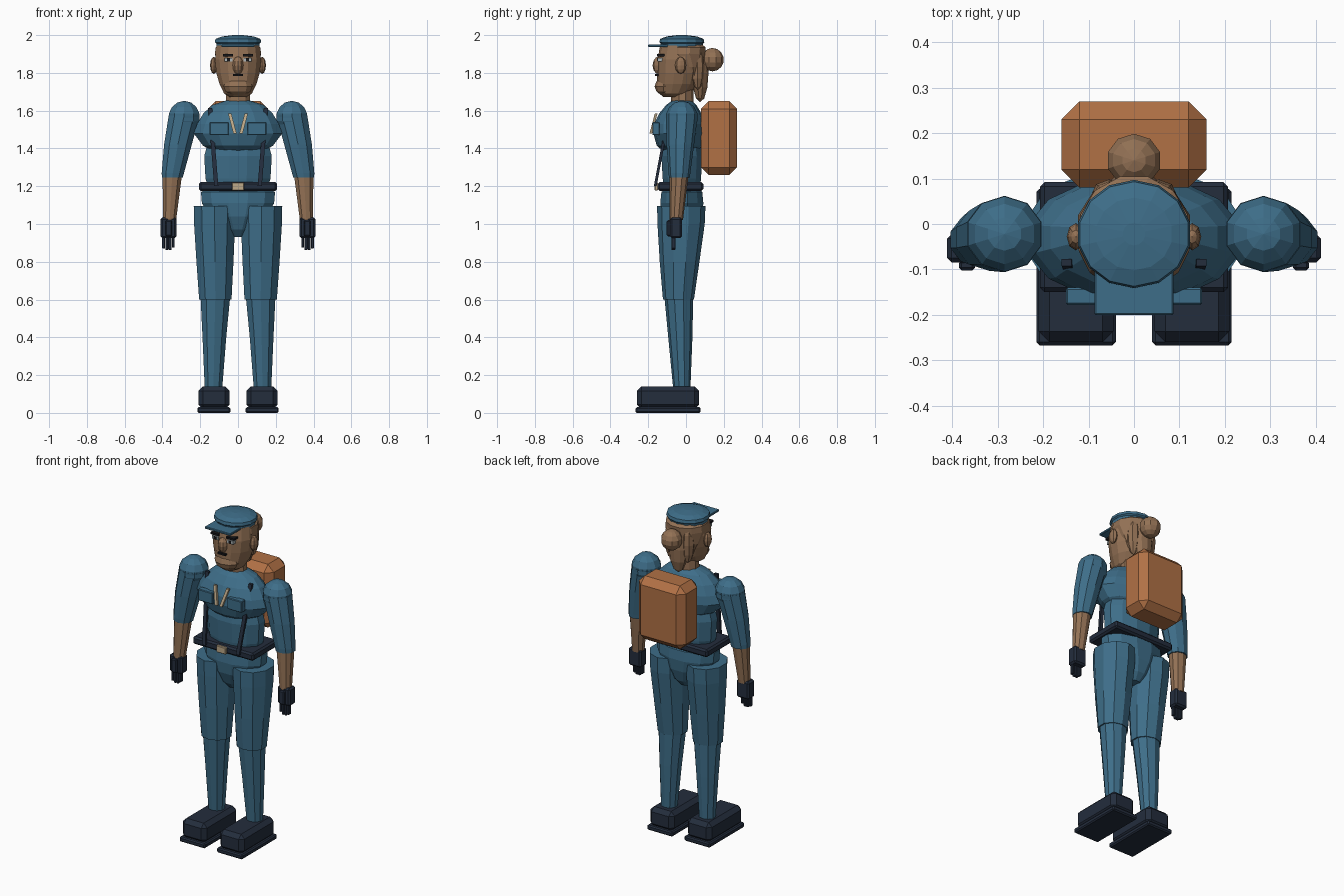
import bpy, bmesh, math
from mathutils import Vector


def material(name, rgb):
    m = bpy.data.materials.new(name)
    m.diffuse_color = (*rgb, 1)
    return m


BLUE = material("uniform_blue", (0.048, 0.155, 0.25))
NAVY = material("dark_navy", (0.017, 0.026, 0.046))
SKIN = material("warm_brown", (0.29, 0.165, 0.09))
PACK = material("orange_brown", (0.44, 0.165, 0.06))
TAN = material("pale_tan", (0.52, 0.40, 0.25))
BLACK = material("black", (0.008, 0.008, 0.01))
WHITE = material("eye_grey", (0.42, 0.47, 0.48))


def finish(name, bm, mat):
    bmesh.ops.recalc_face_normals(bm, faces=bm.faces)
    me = bpy.data.meshes.new(name)
    bm.to_mesh(me)
    bm.free()
    me.materials.append(mat)
    ob = bpy.data.objects.new(name, me)
    bpy.context.collection.objects.link(ob)
    return ob


def box(name, x, y, z, mat, bevel=0.0):
    """Box from (low, high) ranges with chamfered edges."""
    bm = bmesh.new()
    bmesh.ops.create_cube(bm, size=1)
    for v in bm.verts:
        for i, (lo, hi) in enumerate((x, y, z)):
            v.co[i] = hi if v.co[i] > 0 else lo
    if bevel:
        bmesh.ops.bevel(bm, geom=bm.edges[:], offset=bevel, segments=1, affect='EDGES')
    return finish(name, bm, mat)


def loft(name, rings, mat, n=10):
    """Closed stack of elliptical rings: (z, cx, cy, rx, ry)."""
    bm = bmesh.new()
    loops = []
    for z, cx, cy, rx, ry in rings:
        loops.append([bm.verts.new((cx + rx * math.cos(2 * math.pi * (i + .5) / n),
                                    cy + ry * math.sin(2 * math.pi * (i + .5) / n), z))
                      for i in range(n)])
    for a, b in zip(loops, loops[1:]):
        for i in range(n):
            j = (i + 1) % n
            bm.faces.new((a[i], a[j], b[j], b[i]))
    bm.faces.new(loops[0])
    bm.faces.new(loops[-1])
    return finish(name, bm, mat)


def ball(name, c, r, mat, u=10, v=6):
    bm = bmesh.new()
    bmesh.ops.create_uvsphere(bm, u_segments=u, v_segments=v, radius=1)
    for p in bm.verts:
        p.co = Vector([c[i] + p.co[i] * r[i] for i in range(3)])
    return finish(name, bm, mat)


def bar(name, a, b, w, d, mat):
    """Thin rectangular bar between two points."""
    a, b = Vector(a), Vector(b)
    bm = bmesh.new()
    bmesh.ops.create_cube(bm, size=1)
    for v in bm.verts:
        base = b if v.co.z > 0 else a
        v.co = base + Vector((v.co.x * w, v.co.y * d, 0))
    return finish(name, bm, mat)


def span(a, b, s):
    return tuple(sorted((a * s, b * s)))


# Torso
loft("hips", [(.93, 0, -.02, .045, .05), (.97, 0, -.02, .085, .085), (1.04, 0, -.022, .15, .11),
              (1.11, 0, -.022, .198, .118), (1.17, 0, -.022, .203, .112),
              (1.185, 0, -.022, .17, .09)], BLUE, 12)
loft("abdomen", [(1.16, 0, -.022, .15, .095), (1.24, 0, -.022, .178, .105),
                 (1.36, 0, -.022, .185, .112), (1.43, 0, -.022, .165, .1)], BLUE, 12)
loft("chest", [(1.38, 0, -.025, .13, .09), (1.415, 0, -.03, .19, .125), (1.48, 0, -.033, .24, .14),
               (1.53, 0, -.033, .222, .136), (1.585, 0, -.03, .188, .112),
               (1.63, 0, -.025, .14, .08), (1.655, 0, -.022, .06, .05)], BLUE, 14)
box("belt", (-.207, .207), (-.15, .092), (1.175, 1.222), NAVY, .01)
box("buckle", (-.033, .033), (-.166, -.148), (1.177, 1.22), TAN, .004)

# Head
loft("neck", [(1.6, 0, -.02, .07, .06), (1.74, 0, -.02, .063, .058)], SKIN)
loft("head", [(1.672, 0, -.07, .045, .05), (1.69, 0, -.06, .075, .08), (1.74, 0, -.045, .1, .108),
              (1.8, 0, -.037, .118, .115), (1.87, 0, -.033, .125, .118),
              (1.945, 0, -.025, .115, .112)], SKIN, 14)
ball("jaw", (0, -.1, 1.728), (.08, .066, .052), SKIN)
ball("nose", (0, -.142, 1.84), (.03, .035, .048), SKIN)
box("mouth", (-.026, .026), (-.163, -.145), (1.783, 1.794), BLACK)

# Hair
loft("hair", [(1.76, 0, .03, .075, .055), (1.83, 0, .015, .108, .085), (1.9, 0, -.01, .127, .115),
              (1.935, 0, -.01, .122, .118), (1.95, 0, -.01, .1, .1)], SKIN, 12)
ball("hair_tail", (0, .075, 1.8), (.062, .044, .155), SKIN)
for s in (-1, 1):
    ball("hair_lock", (s * .055, .062, 1.83), (.04, .036, .12), SKIN, 8)
ball("hair_bun", (0, .14, 1.87), (.062, .06, .062), SKIN, 10, 7)

# Cap
loft("cap_crown", [(1.93, 0, -.022, .115, .11), (1.955, 0, -.022, .117, .112),
                   (1.962, 0, -.022, .126, .119), (1.98, 0, -.022, .122, .115),
                   (1.993, 0, -.022, .085, .08), (2.0, 0, -.022, .025, .025)], BLUE, 14)
box("cap_brim", (-.087, .087), (-.2, -.04), (1.936, 1.95), BLUE, .003)

# Backpack
box("backpack", (-.16, .16), (.08, .27), (1.26, 1.65), PACK, .04)

for s in (-1, 1):
    # Face details
    ball("ear", (s * .128, -.028, 1.84), (.02, .03, .045), SKIN, 8)
    box("eye", span(.03, .072, s), (-.15, -.12), (1.861, 1.88), WHITE)
    box("pupil", span(.043, .059, s), (-.153, -.148), (1.862, 1.88), BLACK)
    box("eyebrow", span(.026, .08, s), (-.154, -.115), (1.888, 1.9), BLACK)

    # Arms
    ball("shoulder", (s * .285, -.022, 1.565), (.087, .085, .087), BLUE, 10, 7)
    loft("upper_arm", [(1.245, s * .348, -.035, .058, .055), (1.27, s * .345, -.035, .062, .058),
                       (1.42, s * .318, -.03, .077, .073), (1.575, s * .285, -.022, .086, .084)],
         BLUE)
    loft("forearm", [(1.02, s * .362, -.052, .036, .036), (1.26, s * .348, -.036, .054, .05)], SKIN)
    box("palm", span(.325, .411, s), (-.085, -.022), (.925, 1.035), NAVY, .01)
    box("thumb", span(.35, .385, s), (-.102, -.08), (.935, 1.02), NAVY, .006)
    for i in range(4):
        x = .335 + .017 * i
        end = (.875, .862, .862, .87)[i]
        box("finger", span(x, x + .0155, s), (-.078, -.056), (end, .94), NAVY, .003)

    # Legs
    loft("thigh", [(.6, s * .12, -.04, .09, .082), (.8, s * .122, -.034, .103, .105),
                   (1.0, s * .124, -.026, .114, .125), (1.095, s * .124, -.025, .116, .128)], BLUE)
    loft("shin", [(.12, s * .13, -.022, .048, .045), (.4, s * .125, -.03, .066, .064),
                  (.61, s * .12, -.038, .082, .076)], BLUE)
    box("boot", span(.045, .21, s), (-.26, .07), (.02, .14), NAVY, .024)
    box("boot_sole", span(.04, .215, s), (-.267, .077), (0, .03), NAVY, .007)

    # Straps, chest pockets and collar tabs
    bar("strap", (s * .115, -.163, 1.2), (s * .148, -.085, 1.615), .022, .015, NAVY)
    box("pocket", span(.05, .15, s), (-.178, -.14), (1.47, 1.54), BLUE, .004)
    bar("collar_tab", (s * .016, -.186, 1.48), (s * .044, -.158, 1.585), .017, .014, TAN)
